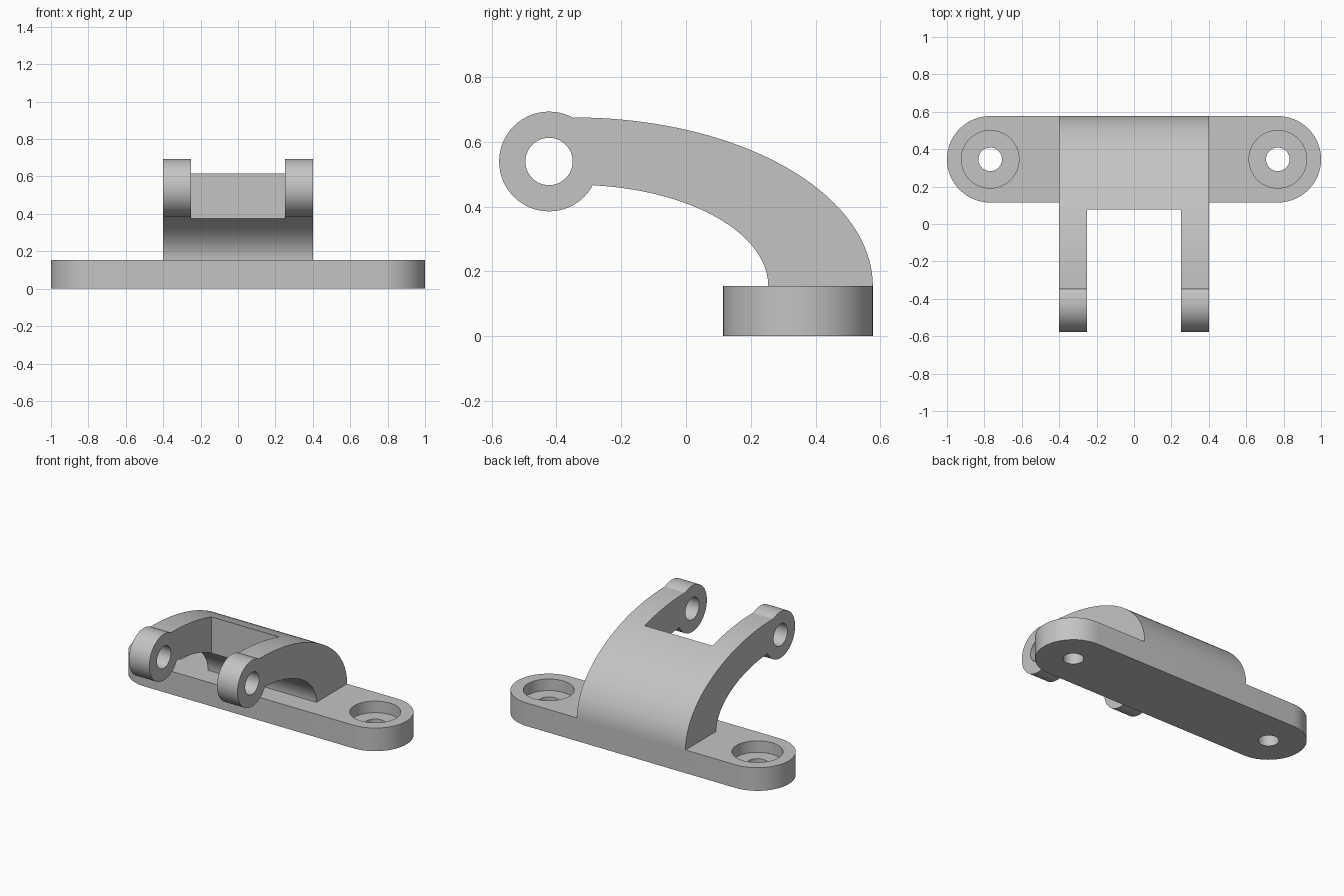
import bpy, bmesh
from math import cos, sin, radians
from mathutils import Vector

cube = bpy.data.objects.get("Cube")
if cube:
    bpy.data.objects.remove(cube, do_unlink=True)

grey = bpy.data.materials.new("light_grey")
grey.use_nodes = True
colour = (0.55, 0.55, 0.55, 1)
grey.diffuse_color = colour
grey.node_tree.nodes["Principled BSDF"].inputs["Base Color"].default_value = colour


def arc(cx, cy, rx, ry, start, end, steps):
    """Points along an elliptical arc, angles in degrees."""
    angles = [radians(start + (end - start) * i / steps) for i in range(steps + 1)]
    return [(cx + rx * cos(a), cy + ry * sin(a)) for a in angles]


def circle(cx, cy, r, steps=64):
    return arc(cx, cy, r, r, 0, 360, steps)[:-1]


def prism(name, outline, low, high, axis):
    """Extrude an outline along z (outline in x, y) or x (outline in y, z)."""
    bm = bmesh.new()
    if axis == "z":
        verts = [bm.verts.new((a, b, low)) for a, b in outline]
        move = Vector((0, 0, high - low))
    else:
        verts = [bm.verts.new((low, a, b)) for a, b in outline]
        move = Vector((high - low, 0, 0))
    face = bm.faces.new(verts)
    new = bmesh.ops.extrude_face_region(bm, geom=[face], use_keep_orig=True)["geom"]
    bmesh.ops.translate(bm, verts=[v for v in new if isinstance(v, bmesh.types.BMVert)], vec=move)
    bmesh.ops.recalc_face_normals(bm, faces=bm.faces)
    mesh = bpy.data.meshes.new(name)
    bm.to_mesh(mesh)
    bm.free()
    mesh.materials.append(grey)
    obj = bpy.data.objects.new(name, mesh)
    bpy.context.collection.objects.link(obj)
    return obj


def activate(obj):
    bpy.ops.object.select_all(action="DESELECT")
    obj.select_set(True)
    bpy.context.view_layer.objects.active = obj


def cut(obj, cutter):
    mod = obj.modifiers.new("cut", "BOOLEAN")
    mod.operation = "DIFFERENCE"
    mod.solver = "EXACT"
    mod.object = cutter
    activate(obj)
    bpy.ops.object.modifier_apply(modifier=mod.name)
    bpy.data.objects.remove(cutter, do_unlink=True)


def smooth(obj):
    activate(obj)
    bpy.ops.object.shade_smooth_by_angle(angle=radians(25))


# Base plate with rounded ends and two counterbored screw holes
THICK, END_X, PLATE_Y, END_R = 0.154, 0.769, 0.346, 0.231
plate_outline = (arc(END_X, PLATE_Y, END_R, END_R, -90, 90, 32)
                 + arc(-END_X, PLATE_Y, END_R, END_R, 90, 270, 32))
base_plate = prism("base_plate", plate_outline, 0, THICK, "z")
for side in (-1, 1):
    cut(base_plate, prism("counterbore", circle(side * END_X, PLATE_Y, 0.154), THICK / 2, 0.3, "z"))
    cut(base_plate, prism("screw_hole", circle(side * END_X, PLATE_Y, 0.063), -0.1, 0.3, "z"))
smooth(base_plate)

# Curved bracket: outer sweep, round ear, inner sweep
EAR_Y, EAR_Z = -0.423, 0.539
bracket_outline = (arc(-0.346, THICK, 0.923, 0.521, 0, 90, 40)
                   + arc(EAR_Y, EAR_Z, 0.154, 0.154, 61, 332, 48)
                   + arc(-0.346, THICK, 0.6, 0.313, 84, 0, 36))
bracket = prism("bracket", bracket_outline, -0.4, 0.4, "x")

# Slot that leaves two arms, and the pin hole through both ears
slot_outline = [(-0.25, -1), (0.25, -1), (0.25, 0.077), (-0.25, 0.077)]
cut(bracket, prism("slot", slot_outline, 0.2, 1, "z"))
cut(bracket, prism("pin_hole", circle(EAR_Y, EAR_Z, 0.073), -0.6, 0.6, "x"))
smooth(bracket)
